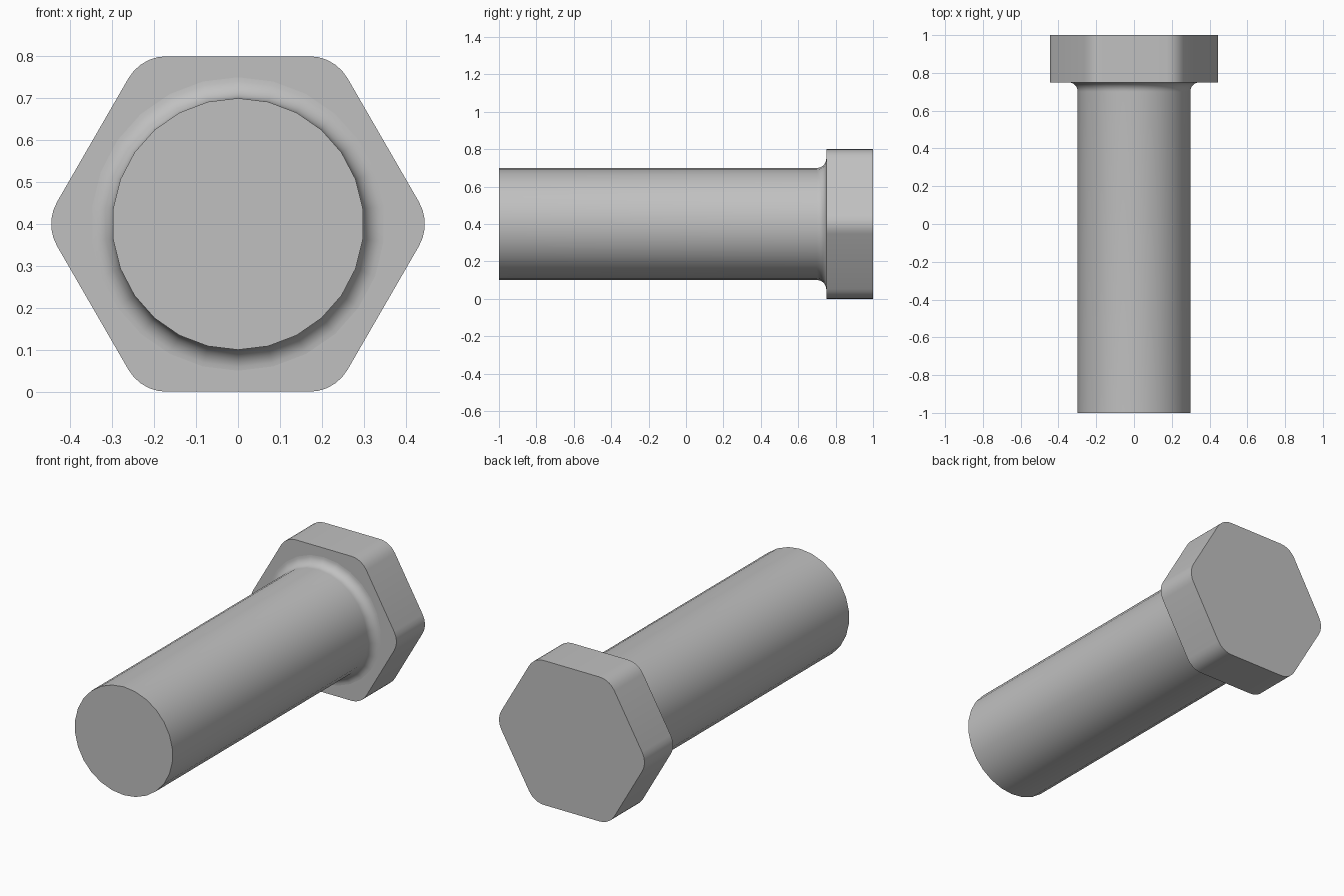
import bpy, bmesh
from math import cos, sin, pi, radians, tan
from mathutils import Vector, Matrix

AXIS_Z = 0.4        # height of the bolt axis
FRONT, SEAT, BACK = -1.0, 0.75, 1.0
SHAFT_R, FILLET = 0.3, 0.05
APOTHEM, CORNER_R = 0.4, 0.105

cube = bpy.data.objects.get("Cube")
if cube:
    bpy.data.objects.remove(cube)

steel = bpy.data.materials.new("grey_steel")
steel.use_nodes = True
colour = (0.53, 0.53, 0.53, 1)
steel.diffuse_color = colour
steel.node_tree.nodes["Principled BSDF"].inputs["Base Color"].default_value = colour


def finish(bm, name):
    """Turn a bmesh into a shaded object placed on the bolt axis."""
    bmesh.ops.recalc_face_normals(bm, faces=bm.faces)
    mesh = bpy.data.meshes.new(name)
    bm.to_mesh(mesh)
    bm.free()
    mesh.materials.append(steel)
    obj = bpy.data.objects.new(name, mesh)
    obj.location.z = AXIS_Z
    bpy.context.collection.objects.link(obj)
    bpy.ops.object.select_all(action='DESELECT')
    obj.select_set(True)
    bpy.context.view_layer.objects.active = obj
    bpy.ops.object.shade_smooth_by_angle(angle=radians(30))
    return obj


# Shaft: lathed profile with a concave fillet flaring into the head
bm = bmesh.new()
profile = [(0, FRONT), (SHAFT_R, FRONT)]
for i in range(9):
    a = i / 8 * pi / 2
    profile.append((SHAFT_R + FILLET * (1 - cos(a)), SEAT - FILLET * (1 - sin(a))))
verts = [bm.verts.new((0, y, r)) for r, y in profile]
edges = [bm.edges.new(pair) for pair in zip(verts, verts[1:])]
bmesh.ops.spin(bm, geom=verts + edges, cent=(0, 0, 0), axis=(0, 1, 0),
               angle=2 * pi, steps=26, use_merge=True)
bmesh.ops.remove_doubles(bm, verts=bm.verts, dist=0.0005)
finish(bm, "shaft")

# Head: hexagon with rounded corners, extruded along the axis
bm = bmesh.new()
outline = []
centre_r = (APOTHEM - CORNER_R) / cos(pi / 6)
for k in range(6):
    mid = k * pi / 3
    for j in range(6):
        a = mid + (j / 5 - 0.5) * pi / 3
        outline.append(bm.verts.new((centre_r * cos(mid) + CORNER_R * cos(a), SEAT,
                                     centre_r * sin(mid) + CORNER_R * sin(a))))
face = bm.faces.new(outline)
extruded = bmesh.ops.extrude_face_region(bm, geom=[face], use_keep_orig=True)
moved = [v for v in extruded["geom"] if isinstance(v, bmesh.types.BMVert)]
bmesh.ops.translate(bm, verts=moved, vec=(0, BACK - SEAT, 0))
finish(bm, "hex_head")
